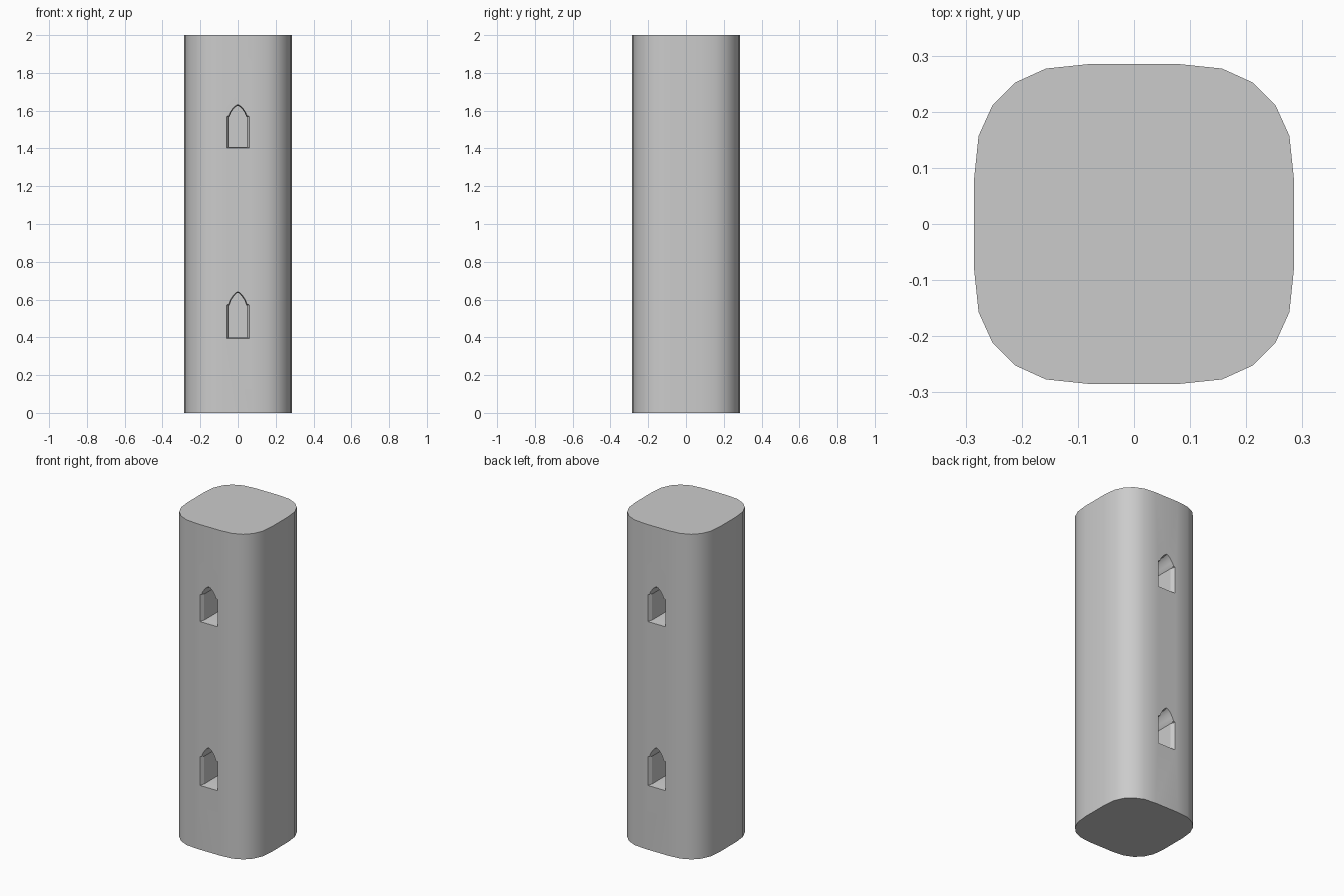
import bpy, bmesh

if "Cube" in bpy.data.objects:
    bpy.data.objects.remove(bpy.data.objects["Cube"])


def loft(bm, rings):
    """Skin a list of equal-length point rings and cap both ends."""
    vs = [[bm.verts.new(p) for p in ring] for ring in rings]
    n = len(vs[0])
    for a, b in zip(vs, vs[1:]):
        for i in range(n):
            j = (i + 1) % n
            bm.faces.new((a[i], a[j], b[j], b[i]))
    bm.faces.new(vs[0])
    bm.faces.new(vs[-1])


def finish(bm, name):
    bmesh.ops.recalc_face_normals(bm, faces=bm.faces)
    me = bpy.data.meshes.new(name)
    bm.to_mesh(me)
    bm.free()
    ob = bpy.data.objects.new(name, me)
    bpy.context.collection.objects.link(ob)
    return ob


# Tower shaft: rounded square section, one quarter turned four times
quarter = [(.285, -.08), (.285, .08), (.277, .157), (.252, .212), (.212, .252), (.157, .277)]
section = []
for k in range(4):
    section += quarter
    quarter = [(-y, x) for x, y in quarter]
bm = bmesh.new()
loft(bm, [[(x, y, z) for x, y in section] for z in (0, 2)])
shaft = finish(bm, "tower_shaft")


# Pointed window outline, mirrored about x = 0
def outline(half, arch, bottom, shoulder, peak):
    rise = peak - shoulder
    right = [(half, bottom), (half, shoulder), (arch, shoulder + .003),
             (arch * .8, shoulder + rise * .4), (arch * .5, shoulder + rise * .72),
             (arch * .22, shoulder + rise * .92)]
    return right + [(0, peak)] + [(-x, z) for x, z in reversed(right)]


# Window recesses with splayed jambs, front and back
bm = bmesh.new()
for bottom, shoulder, peak in ((.395, .572, .642), (1.403, 1.57, 1.632)):
    outer = outline(.06, .049, bottom, shoulder, peak)
    inner = outline(.047, .044, bottom + .004, shoulder - .003, peak - .006)
    for side in (-1, 1):
        loft(bm, [[(x, side * y, z) for x, z in ring]
                  for ring, y in ((outer, .32), (outer, .284), (inner, .262), (inner, .09))])
cutter = finish(bm, "window_cutter")
cutter.hide_render = True

cut = shaft.modifiers.new("windows", 'BOOLEAN')
cut.object = cutter
cut.operation = 'DIFFERENCE'
cut.solver = 'EXACT'
bpy.context.view_layer.objects.active = shaft
shaft.select_set(True)
bpy.ops.object.modifier_apply(modifier=cut.name)
bpy.data.objects.remove(cutter)
bpy.ops.object.shade_smooth_by_angle(angle=.5)
